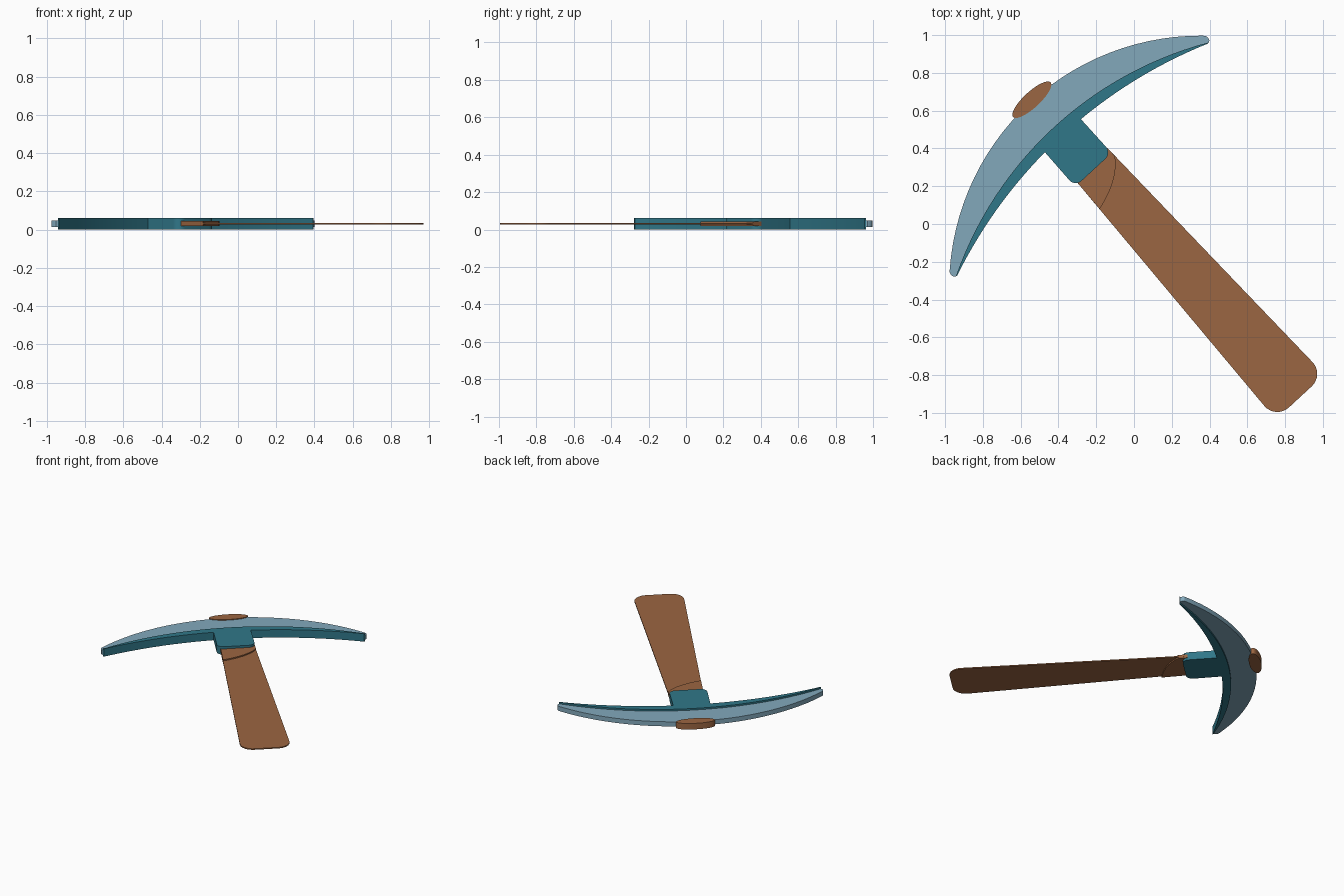
import bpy, bmesh, math
from mathutils import Vector

cube = bpy.data.objects.get("Cube")
if cube:
    bpy.data.objects.remove(cube, do_unlink=True)

# Tool frame: u runs along the head, v points from the grip to the head
MID = Vector((-0.285, 0.355))
U = Vector((0.734, 0.679)).normalized()
V = Vector((-U.y, U.x))
CENTRE_Z = 0.031


def material(name, rgb):
    m = bpy.data.materials.new(name)
    m.use_nodes = True
    m.diffuse_color = (*rgb, 1)
    m.node_tree.nodes["Principled BSDF"].inputs["Base Color"].default_value = (*rgb, 1)
    return m


steel = material("pale_steel", (0.225, 0.395, 0.5))
teal = material("teal_steel", (0.03, 0.185, 0.25))
wood = material("brown_wood", (0.33, 0.133, 0.054))


def arc(apex, end_u, end_v, start=-1.0, stop=1.0, n=28):
    """Circular arc through (0, apex) and (+-end_u, end_v)."""
    sag = apex - end_v
    r = (end_u ** 2 + sag ** 2) / (2 * sag)
    half = math.asin(end_u / r)
    steps = [start + (stop - start) * i / n for i in range(n + 1)]
    return [(r * math.sin(half * t), apex - r + r * math.cos(half * t)) for t in steps]


def fillet(prev, corner, nxt, radius, n=8):
    """Rounded corner between two straight edges."""
    p, c, q = Vector(prev), Vector(corner), Vector(nxt)
    a, b = (p - c).normalized(), (q - c).normalized()
    half = a.angle(b) / 2
    centre = c + (a + b).normalized() * radius / math.sin(half)
    s = (c + a * radius / math.tan(half) - centre).normalized()
    e = (c + b * radius / math.tan(half) - centre).normalized()
    return [tuple(centre + s.slerp(e, i / n) * radius) for i in range(n + 1)]


def plate(name, outline, thickness, mat):
    """Extrude a closed outline evenly about the middle plane."""
    bm = bmesh.new()
    verts = []
    for u, v in outline:
        p = MID + U * u + V * v
        verts.append(bm.verts.new((p.x, p.y, CENTRE_Z - thickness / 2)))
    face = bm.faces.new(verts)
    ext = bmesh.ops.extrude_face_region(bm, geom=[face])
    top = [g for g in ext["geom"] if isinstance(g, bmesh.types.BMVert)]
    bmesh.ops.translate(bm, verts=top, vec=(0, 0, thickness))
    bmesh.ops.recalc_face_normals(bm, faces=bm.faces)
    mesh = bpy.data.meshes.new(name)
    bm.to_mesh(mesh)
    bm.free()
    mesh.materials.append(mat)
    ob = bpy.data.objects.new(name, mesh)
    bpy.context.collection.objects.link(ob)
    bpy.ops.object.select_all(action="DESELECT")
    ob.select_set(True)
    bpy.context.view_layer.objects.active = ob
    bpy.ops.object.shade_smooth_by_angle(angle=math.radians(30))


# Pale outer blade with blunt rounded tips
outer = arc(0.392, 0.912, 0.031)
seam = arc(0.21, 0.912, -0.017)
tip = [(0.923, 0.019), (0.926, 0.002), (0.921, -0.012)]
plate("outer_blade", outer + tip + seam[::-1] + [(-u, v) for u, v in tip[::-1]], 0.035, steel)

# Teal inner blade and the socket in one outline
inner_left = arc(0.148, 0.905, -0.019, -1, -0.13, 14)
inner_right = arc(0.148, 0.905, -0.019, 0.15, 1, 14)
a, b, c, d = (-0.115, 0.145), (-0.128, -0.098), (0.135, -0.098), (0.145, 0.145)
socket = fillet(a, b, c, 0.045) + fillet(b, c, d, 0.045)
plate("inner_blade_and_socket", inner_left + socket + inner_right + seam[::-1], 0.06, teal)

# Thin flat grip, widening to a rounded butt
tl, bl, br, tr = (-0.102, -0.06), (-0.184, -1.724), (0.167, -1.724), (0.138, -0.06)
grip = [tl] + fillet(tl, bl, br, 0.09) + fillet(bl, br, tr, 0.09) + [tr]
plate("grip", grip, 0.008, wood)

# Thicker grip collar with a slanted curved end
p, q, r = Vector((-0.112, -0.273)), Vector((0.07, -0.225)), Vector((0.138, -0.122))
curve = [tuple(p * (1 - t) ** 2 + q * 2 * t * (1 - t) + r * t * t)
         for t in (i / 10 for i in range(11))]
plate("grip_collar", [tl] + curve + [tr], 0.026, wood)

# Oval end of the grip showing through the head
oval = [(0.018 + 0.135 * math.cos(t), 0.396 + 0.042 * math.sin(t))
        for t in (math.tau * i / 40 for i in range(40))]
plate("grip_end", oval, 0.046, wood)
